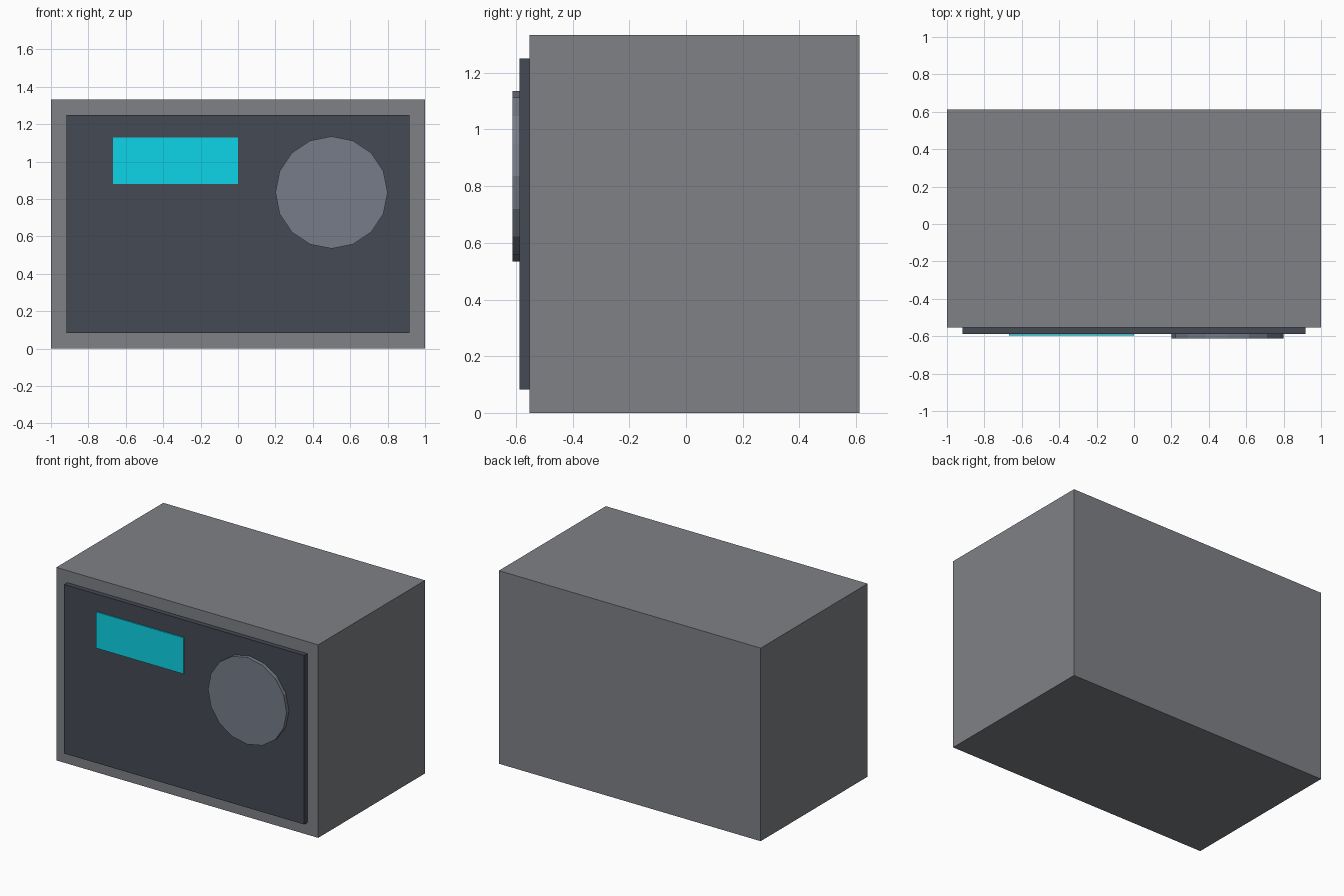
import bpy
from math import pi

if "Cube" in bpy.data.objects:
    bpy.data.objects.remove(bpy.data.objects["Cube"])


def paint(obj, name, rgb):
    mat = bpy.data.materials.new(name)
    mat.diffuse_color = (*rgb, 1)
    mat.use_nodes = True
    mat.node_tree.nodes["Principled BSDF"].inputs["Base Color"].default_value = mat.diffuse_color
    obj.data.materials.append(mat)


def box(name, x, y, z):
    """Box given by its (min, max) range on each axis."""
    spans = (x, y, z)
    bpy.ops.mesh.primitive_cube_add(size=1, location=[(a + b) / 2 for a, b in spans])
    obj = bpy.context.object
    obj.name = name
    obj.scale = [b - a for a, b in spans]
    bpy.ops.object.transform_apply(location=False, rotation=False, scale=True)
    return obj


BODY_FRONT, DOOR_FRONT, SCREEN_FRONT, DIAL_FRONT = -0.553, -0.587, -0.595, -0.613

# Safe body
body = box("safe_body", (-1, 1), (BODY_FRONT, 0.613), (0, 1.333))
paint(body, "body_grey", (0.21, 0.22, 0.235))

# Raised door panel
door = box("door", (-0.917, 0.917), (DOOR_FRONT, BODY_FRONT), (0.083, 1.25))
paint(door, "door_dark", (0.06, 0.067, 0.09))

# Glowing display
screen = box("display", (-0.667, 0), (SCREEN_FRONT, DOOR_FRONT), (0.88, 1.13))
paint(screen, "display_cyan", (0.004, 0.66, 0.8))

# Sixteen-sided dial
bpy.ops.mesh.primitive_cylinder_add(
    vertices=16, radius=0.3, depth=DOOR_FRONT - DIAL_FRONT,
    location=(0.5, (DOOR_FRONT + DIAL_FRONT) / 2, 0.835), rotation=(pi / 2, 0, 0))
dial = bpy.context.object
dial.name = "dial"
paint(dial, "dial_grey", (0.18, 0.2, 0.25))
